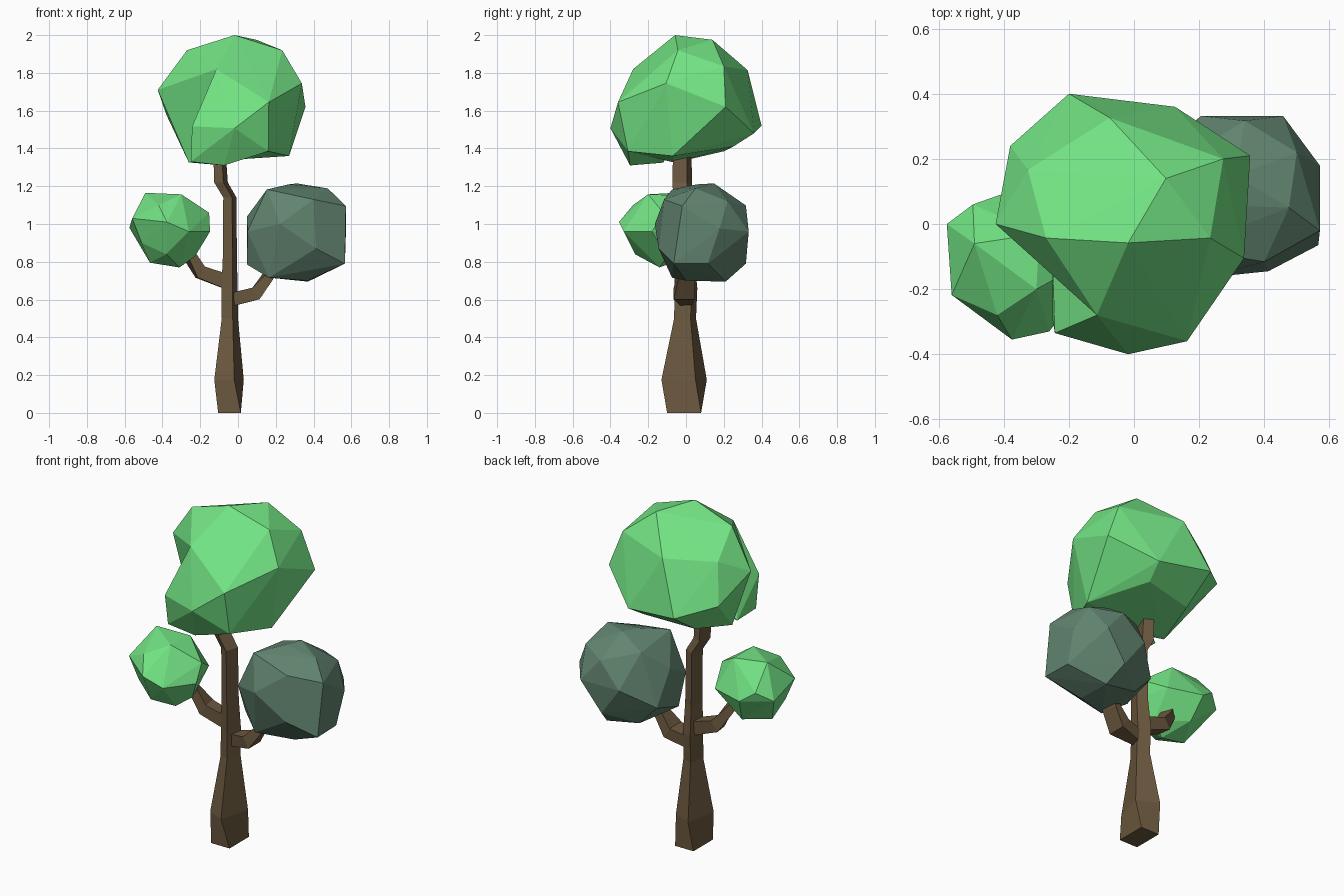
import bpy, bmesh
from mathutils import Vector


def material(name, rgb):
    m = bpy.data.materials.new(name)
    m.diffuse_color = (*rgb, 1)
    return m


bark = material("bark", (0.15, 0.10, 0.05))
leaf = material("leaf", (0.17, 0.77, 0.23))
dark_leaf = material("dark_leaf", (0.12, 0.23, 0.16))


def finish(bm, name, mat):
    bmesh.ops.recalc_face_normals(bm, faces=bm.faces[:])
    me = bpy.data.meshes.new(name)
    bm.to_mesh(me)
    bm.free()
    me.materials.append(mat)
    ob = bpy.data.objects.new(name, me)
    bpy.context.collection.objects.link(ob)
    return ob


def loft(name, rings):
    bm = bmesh.new()
    loops = [[bm.verts.new(p) for p in ring] for ring in rings]
    for a, b in zip(loops, loops[1:]):
        for i in range(4):
            j = (i + 1) % 4
            bm.faces.new((a[i], a[j], b[j], b[i]))
    bm.faces.new(loops[0])
    bm.faces.new(loops[-1])
    return finish(bm, name, bark)


def limb(name, path):
    """Four-sided branch along (x, y, z, half_width, half_height) points."""
    pts = [Vector(p[:3]) for p in path]
    rings = []
    for i, p in enumerate(path):
        d = (pts[min(i + 1, len(pts) - 1)] - pts[max(i - 1, 0)]).normalized()
        side = Vector((0, 0, 1)).cross(d).normalized() * p[3]
        up = d.cross(side).normalized() * p[4]
        rings.append([pts[i] + side * s + up * t
                      for s, t in ((-1, -1), (1, -1), (1, 1), (-1, 1))])
    return loft(name, rings)


def crown(name, points, mat):
    """Faceted foliage: convex hull of a few corner points."""
    bm = bmesh.new()
    for p in points:
        bm.verts.new(p)
    bmesh.ops.convex_hull(bm, input=bm.verts[:])
    bmesh.ops.delete(bm, geom=[v for v in bm.verts if not v.link_faces],
                     context='VERTS')
    return finish(bm, name, mat)


# Trunk: rectangular foot, twisted square above (x, y, z, half x, half y)
foot = ((1, -1), (1, 1), (-1, 1), (-1, -1))
twist = ((0.35, -1), (1, 0.5), (-0.55, 1), (-1, -0.58))
trunk = [(-0.045, -0.01, 0.0, 0.06, 0.09),
         (-0.0475, -0.01, 0.175, 0.078, 0.12),
         (-0.043, -0.005, 0.5, 0.043, 0.058),
         (-0.045, 0.0, 0.66, 0.043, 0.06),
         (-0.043, -0.01, 0.83, 0.037, 0.052),
         (-0.043, -0.015, 1.14, 0.035, 0.052),
         (-0.090, -0.02, 1.22, 0.036, 0.052),
         (-0.10, -0.02, 1.42, 0.032, 0.048)]
loft("trunk", [[(x + hx * u, y + hy * v, z)
                for u, v in (foot if z == 0 else twist)]
               for x, y, z, hx, hy in trunk])

# Branches
limb("right_branch", [(-0.035, 0.0, 0.60, 0.028, 0.035),
                      (0.095, -0.01, 0.632, 0.055, 0.036),
                      (0.157, 0.0, 0.72, 0.045, 0.024),
                      (0.19, 0.01, 0.80, 0.035, 0.02)])
limb("left_branch", [(-0.045, 0.0, 0.69, 0.03, 0.04),
                     (-0.20, -0.01, 0.745, 0.042, 0.035),
                     (-0.255, -0.03, 0.83, 0.035, 0.025),
                     (-0.285, -0.05, 0.88, 0.03, 0.02)])

# Foliage: top crown with a front lobe that leaves a notch on the left
top = crown("top_crown", [
    (-0.20, 0.40, 1.52), (0.126, 0.36, 1.48), (0.357, 0.21, 1.62),
    (0.274, 0.20, 1.835), (-0.074, 0.326, 1.815), (0.098, 0.14, 1.975),
    (-0.326, 0.166, 1.80), (-0.38, 0.24, 1.58), (-0.425, 0.0, 1.71),
    (-0.27, -0.043, 1.92), (-0.018, -0.058, 2.0), (0.234, -0.043, 1.92),
    (0.338, -0.105, 1.745), (-0.114, -0.28, 1.82), (0.163, -0.36, 1.645),
    (0.16, -0.307, 1.385), (0.27, -0.07, 1.36), (-0.26, -0.06, 1.325),
    (0.10, 0.25, 1.41), (-0.2, 0.2, 1.385), (-0.33, 0.0, 1.53)], leaf)
lobe = crown("front_lobe", [
    (-0.114, -0.28, 1.82), (-0.243, -0.335, 1.517), (-0.018, -0.40, 1.507),
    (0.163, -0.36, 1.645), (0.16, -0.307, 1.385), (-0.074, -0.296, 1.31),
    (-0.25, -0.12, 1.325), (-0.25, -0.296, 1.33), (0.1, -0.05, 1.45),
    (0.0, -0.05, 1.6)], leaf)
union = top.modifiers.new("union", 'BOOLEAN')
union.operation = 'UNION'
union.object = lobe
lobe.hide_render = True

crown("right_crown", [
    (0.048, 0.08, 1.04), (0.153, -0.074, 1.183), (0.153, 0.2, 1.15),
    (0.312, 0.148, 1.215), (0.27, 0.058, 1.21), (0.476, 0.05, 1.188),
    (0.571, -0.02, 1.095), (0.572, 0.178, 0.976), (0.566, -0.065, 0.79),
    (0.56, 0.116, 0.79), (0.37, 0.21, 0.695), (0.37, 0.0, 0.70),
    (0.164, -0.074, 0.716), (0.164, 0.2, 0.73), (0.048, 0.0, 0.785),
    (0.05, 0.2, 0.85), (0.206, 0.332, 0.96), (0.458, 0.332, 0.96),
    (0.33, 0.317, 0.79), (0.34, 0.317, 1.098), (0.50, 0.22, 1.12),
    (0.222, -0.165, 1.0), (0.413, -0.145, 0.87), (0.40, -0.116, 1.13),
    (0.05, -0.07, 0.96)], dark_leaf)

crown("left_crown", [
    (-0.575, 0.0, 0.98), (-0.495, 0.06, 1.03), (-0.41, 0.09, 0.97),
    (-0.56, -0.218, 1.03), (-0.375, -0.355, 1.01), (-0.26, -0.33, 0.96),
    (-0.49, -0.06, 1.165), (-0.30, -0.20, 1.157), (-0.29, -0.03, 1.15),
    (-0.153, -0.12, 1.06), (-0.148, -0.18, 0.96), (-0.228, -0.10, 0.828),
    (-0.31, -0.14, 0.77), (-0.466, -0.14, 0.795), (-0.51, -0.2, 0.90),
    (-0.38, -0.27, 0.84), (-0.38, 0.02, 0.83), (-0.21, 0.03, 0.97),
    (-0.42, -0.28, 1.10)], leaf)
